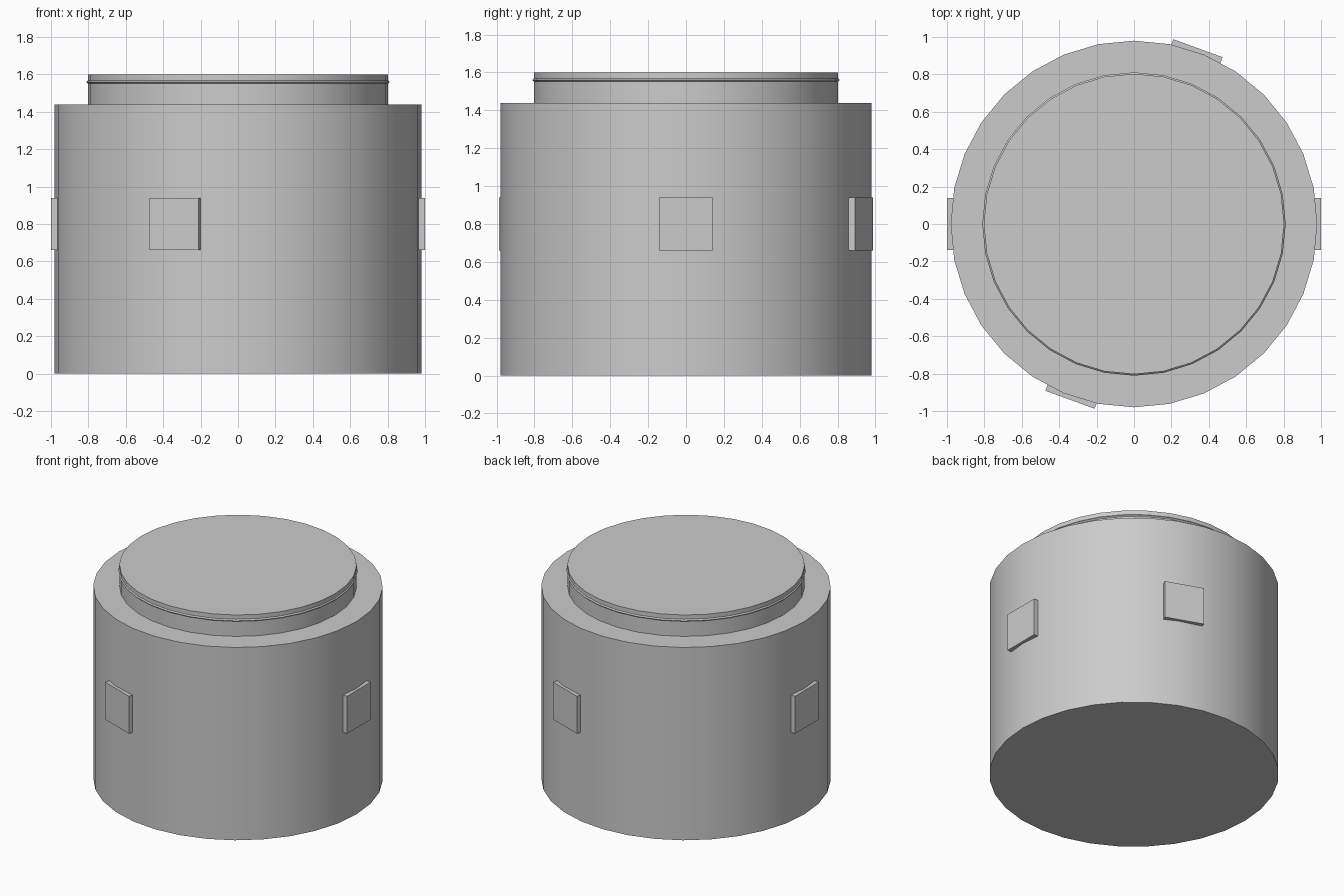
import bpy
import math

cube = bpy.data.objects.get("Cube")
if cube:
    bpy.data.objects.remove(cube, do_unlink=True)

grey = bpy.data.materials.new("light_grey")
grey.use_nodes = True
colour = (0.6, 0.6, 0.6, 1)
grey.diffuse_color = colour
grey.node_tree.nodes["Principled BSDF"].inputs["Base Color"].default_value = colour


def finish(name, smooth=True):
    obj = bpy.context.object
    obj.name = name
    obj.data.materials.append(grey)
    if smooth:
        bpy.ops.object.shade_smooth_by_angle(angle=math.radians(30))
    return obj


def drum(name, radius, bottom, top):
    bpy.ops.mesh.primitive_cylinder_add(
        vertices=32, radius=radius, depth=top - bottom,
        location=(0, 0, (bottom + top) / 2))
    return finish(name)


# Main body and the raised lid
drum("body", 0.98, 0, 1.44)
drum("lid", 0.803, 1.44, 1.6)

# Thin bead around the lid
bpy.ops.mesh.primitive_torus_add(
    major_segments=32, minor_segments=4, major_radius=0.803,
    minor_radius=0.008, location=(0, 0, 1.56))
finish("lid_bead")

# Square plates around the body
plates = {"left_plate": 0, "back_plate": 70, "right_plate": 180, "front_plate": 250}
thickness, side = 0.05, 0.28
for name, degrees in plates.items():
    a = math.radians(degrees)
    r = 1 - thickness / 2
    bpy.ops.mesh.primitive_cube_add(
        size=1, location=(r * math.cos(a), r * math.sin(a), 0.8), rotation=(0, 0, a))
    plate = finish(name, smooth=False)
    plate.scale = (thickness, side, side)
